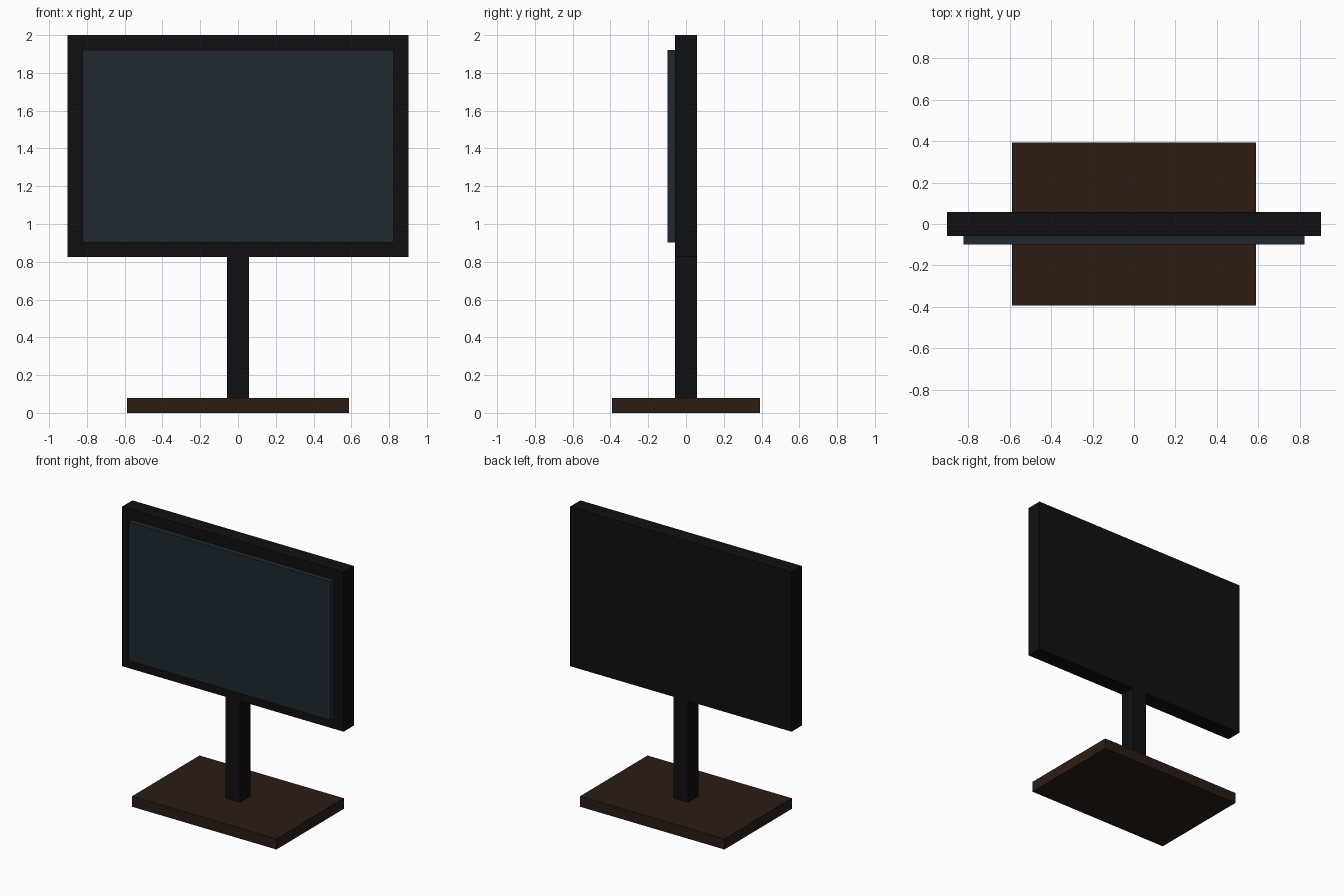
import bpy

if "Cube" in bpy.data.objects:
    bpy.data.objects.remove(bpy.data.objects["Cube"])


def material(name, color):
    mat = bpy.data.materials.new(name)
    mat.diffuse_color = (*color, 1.0)
    mat.use_nodes = True
    mat.node_tree.nodes["Principled BSDF"].inputs["Base Color"].default_value = mat.diffuse_color
    return mat


def box(name, x, y, z, mat):
    """Box spanning the given (min, max) ranges."""
    spans = (x, y, z)
    bpy.ops.mesh.primitive_cube_add(size=1, location=[(a + b) / 2 for a, b in spans])
    obj = bpy.context.object
    obj.name = name
    obj.scale = [b - a for a, b in spans]
    bpy.ops.object.transform_apply(location=False, rotation=False, scale=True)
    obj.data.materials.append(mat)
    return obj


black = material("black_plastic", (0.005, 0.005, 0.006))
glass = material("dark_glass", (0.013, 0.022, 0.030))
brown = material("dark_wood", (0.024, 0.012, 0.007))

# Foot plate
box("base", (-0.588, 0.588), (-0.392, 0.392), (0, 0.078), brown)
# Upright column
box("post", (-0.059, 0.059), (-0.059, 0.059), (0.078, 0.824), black)
# Display housing
box("housing", (-0.902, 0.902), (-0.059, 0.059), (0.824, 2.0), black)
# Screen panel standing proud of the housing front
box("screen", (-0.823, 0.823), (-0.098, -0.059), (0.902, 1.922), glass)
